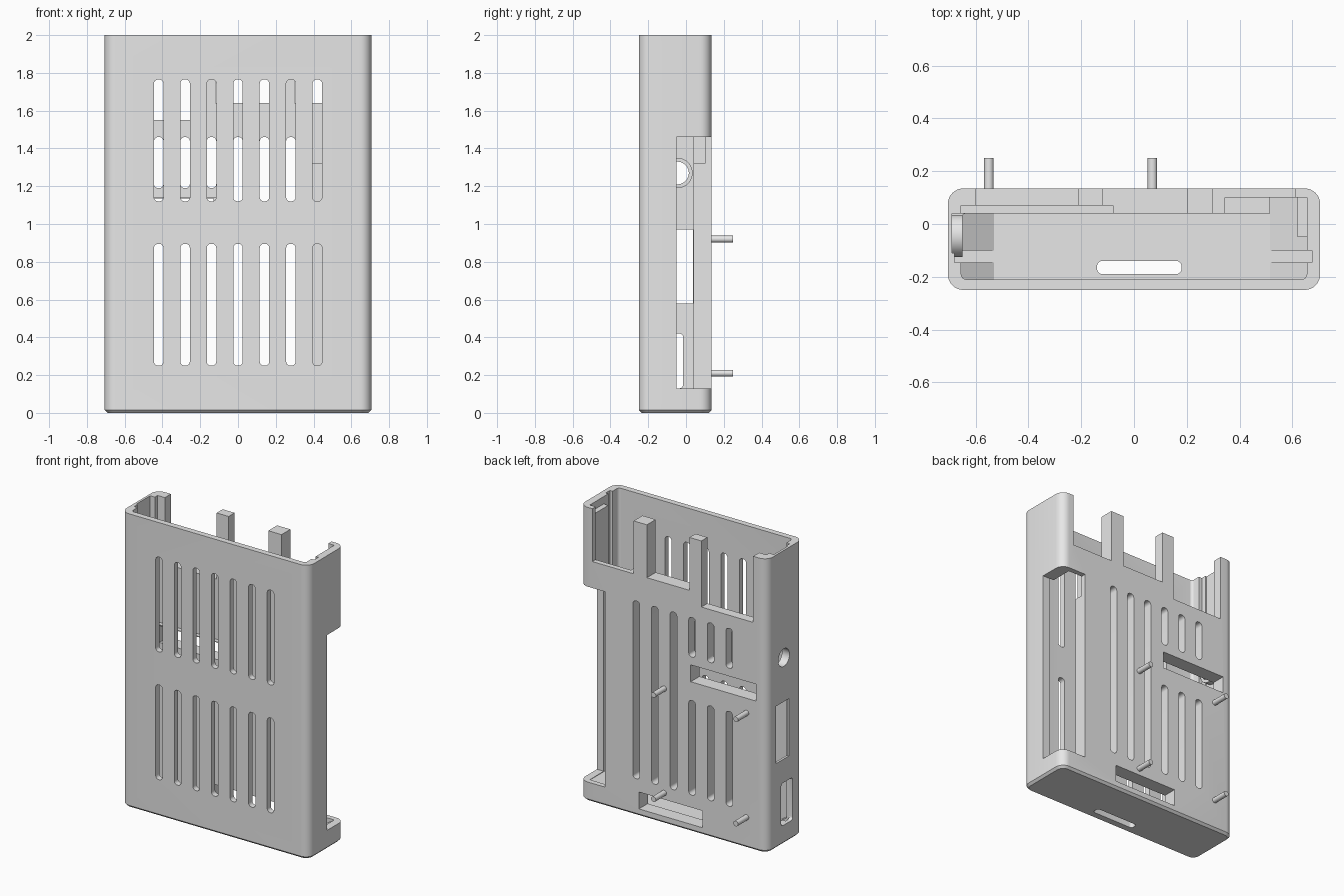
import bpy, bmesh
from mathutils import Matrix

cube = bpy.data.objects.get("Cube")
if cube:
    bpy.data.objects.remove(cube, do_unlink=True)

grey = bpy.data.materials.new("plain grey")
grey.use_nodes = True
grey.diffuse_color = (0.8, 0.8, 0.8, 1)
grey.node_tree.nodes["Principled BSDF"].inputs["Base Color"].default_value = (0.8, 0.8, 0.8, 1)

FLOOR, TOP, FAR = 0.04, 2.0, 2.2
BACK, INNER = 0.135, 0.04        # outer and inner face of the back wall
FRONT, FRONT_IN = -0.25, -0.21   # outer and inner face of the front wall
HALF, SIDE_IN = 0.706, 0.655     # outer and inner face of the side walls


def finish(bm, name):
    bmesh.ops.recalc_face_normals(bm, faces=bm.faces)
    mesh = bpy.data.meshes.new(name)
    bm.to_mesh(mesh)
    bm.free()
    mesh.materials.append(grey)
    ob = bpy.data.objects.new(name, mesh)
    bpy.context.collection.objects.link(ob)
    return ob


def box_mesh(xs, ys, zs, axis=2, radius=0, segments=6):
    """Box between limits, with the edges along one axis rounded."""
    bm = bmesh.new()
    bmesh.ops.create_cube(bm, size=1)
    for v in bm.verts:
        for i, (lo, hi) in enumerate((xs, ys, zs)):
            v.co[i] = lo if v.co[i] < 0 else hi
    if radius:
        along = [e for e in bm.edges
                 if abs((e.verts[0].co - e.verts[1].co)[axis]) > 1e-5]
        bmesh.ops.bevel(bm, geom=along, offset=radius, segments=segments,
                        profile=0.5, affect='EDGES')
    return bm


def box(name, *args, **kw):
    return finish(box_mesh(*args, **kw), name)


def cylinder(name, centre, radius, length, axis):
    bm = bmesh.new()
    turn = Matrix.Rotation(1.5707963, 4, axis)
    bmesh.ops.create_cone(bm, cap_ends=True, segments=32, radius1=radius,
                          radius2=radius, depth=length,
                          matrix=Matrix.Translation(centre) @ turn)
    return finish(bm, name)


def combine(target, tool, operation='DIFFERENCE'):
    mod = target.modifiers.new("shape", 'BOOLEAN')
    mod.operation, mod.solver, mod.object = operation, 'EXACT', tool
    bpy.context.view_layer.objects.active = target
    bpy.ops.object.modifier_apply(modifier=mod.name)
    bpy.data.objects.remove(tool, do_unlink=True)


def cut(*args, **kw):
    combine(case, box("cutter", *args, **kw))


# Outer body with rounded corners and a chamfered base
bm = box_mesh((-HALF, HALF), (FRONT, BACK), (0, TOP), radius=0.06, segments=8)
base = [e for e in bm.edges if all(v.co.z < 1e-5 for v in e.verts)]
bmesh.ops.bevel(bm, geom=base, offset=0.015, segments=1, affect='EDGES')
case = finish(bm, "case")

# Main cavity, board grooves and inner recesses
cut((-SIDE_IN, SIDE_IN), (FRONT_IN, INNER), (FLOOR, FAR), radius=0.02)
cut((-0.68, 0.675), (-0.145, -0.1), (FLOOR, FAR))
cut((-0.69, -0.6), (-0.11, INNER), (0.13, FAR))
cut((0.515, SIDE_IN), (-0.1, 0.1), (FLOOR, FAR))
cut((0.345, 0.6), (0, 0.1), (1.32, FAR))
cut((-SIDE_IN, -0.08), (0, 0.07), (1.14, FAR))

# Lowered back edge, leaving two upright tabs
for left, right, height in ((-0.6, -0.21, 1.55), (-0.12, 0.2, 1.64), (0.3, 0.61, 1.64)):
    cut((left, right), (0.03, 0.3), (height, FAR))

# Open corner on the left side
cut((0.515, 0.9), (-0.05, 0.3), (0.13, 1.46))

# Ventilation slots in the front and the back
for i in range(-3, 4):
    xs = (i * 0.14 - 0.025, i * 0.14 + 0.025)
    for zs in ((0.25, 0.895), (1.12, 1.765)):
        cut(xs, (-0.3, -0.15), zs, axis=1, radius=0.022)
    if i < 0:
        spans = ((0.25, 0.895), (1.19, 1.46))
    else:
        spans = ((0.25, 1.46),) if i < 3 else ()
    for zs in spans:
        cut(xs, (0, 0.3), zs, axis=1, radius=0.022)

# Wide connector openings in the back and the card slot in the base
cut((-0.62, -0.13), (0, 0.3), (1.02, 1.135))
cut((-0.22, 0.26), (0, 0.3), (0.05, 0.165))
cut((-0.14, 0.18), (-0.19, -0.14), (-0.1, 0.1), axis=2, radius=0.02)

# Port openings in the right side, the round one with a raised ring
combine(case, cylinder("ring", (-0.672, -0.045, 1.27), 0.08, 0.045, 'Y'), 'UNION')
combine(case, cylinder("cutter", (-0.7, -0.045, 1.27), 0.06, 0.3, 'Y'))
cut((-0.9, -0.6), (-0.1, 0.038), (0.58, 0.97))
cut((-0.9, -0.6), (-0.14, -0.015), (0.13, 0.42), axis=0, radius=0.02)

bpy.ops.object.select_all(action='DESELECT')
case.select_set(True)
bpy.context.view_layer.objects.active = case
bpy.ops.object.shade_smooth_by_angle(angle=0.5)

# Sloped board supports in the bottom corners
for side, inner_x, back_y in ((-1, 0.53, INNER), (1, 0.515, 0.1)):
    for part, ys in (("front", (FRONT_IN, -0.145)), ("back", (-0.1, back_y))):
        xs = sorted((side * inner_x, side * 0.66))
        bm = box_mesh(xs, ys, (FLOOR - 0.01, 0.13))
        for v in bm.verts:
            if v.co.z > 0.1 and abs(v.co.x) < 0.6:
                v.co.z = FLOOR + 0.002
        finish(bm, ("left" if side > 0 else "right") + "_" + part + "_support")

# Rib above the open corner
box("corner_rib", (0.62, 0.67), (-0.05, 0.105), (1.46, 1.95))

# Mounting pins on the back
for x, x_name in ((-0.55, "right"), (0.07, "left")):
    for z, z_name in ((0.21, "lower"), (0.92, "upper")):
        pin = cylinder(f"{z_name}_{x_name}_pin", (x, 0.185, z), 0.018, 0.13, 'X')
        bpy.ops.object.select_all(action='DESELECT')
        pin.select_set(True)
        bpy.context.view_layer.objects.active = pin
        bpy.ops.object.shade_smooth_by_angle(angle=0.5)
